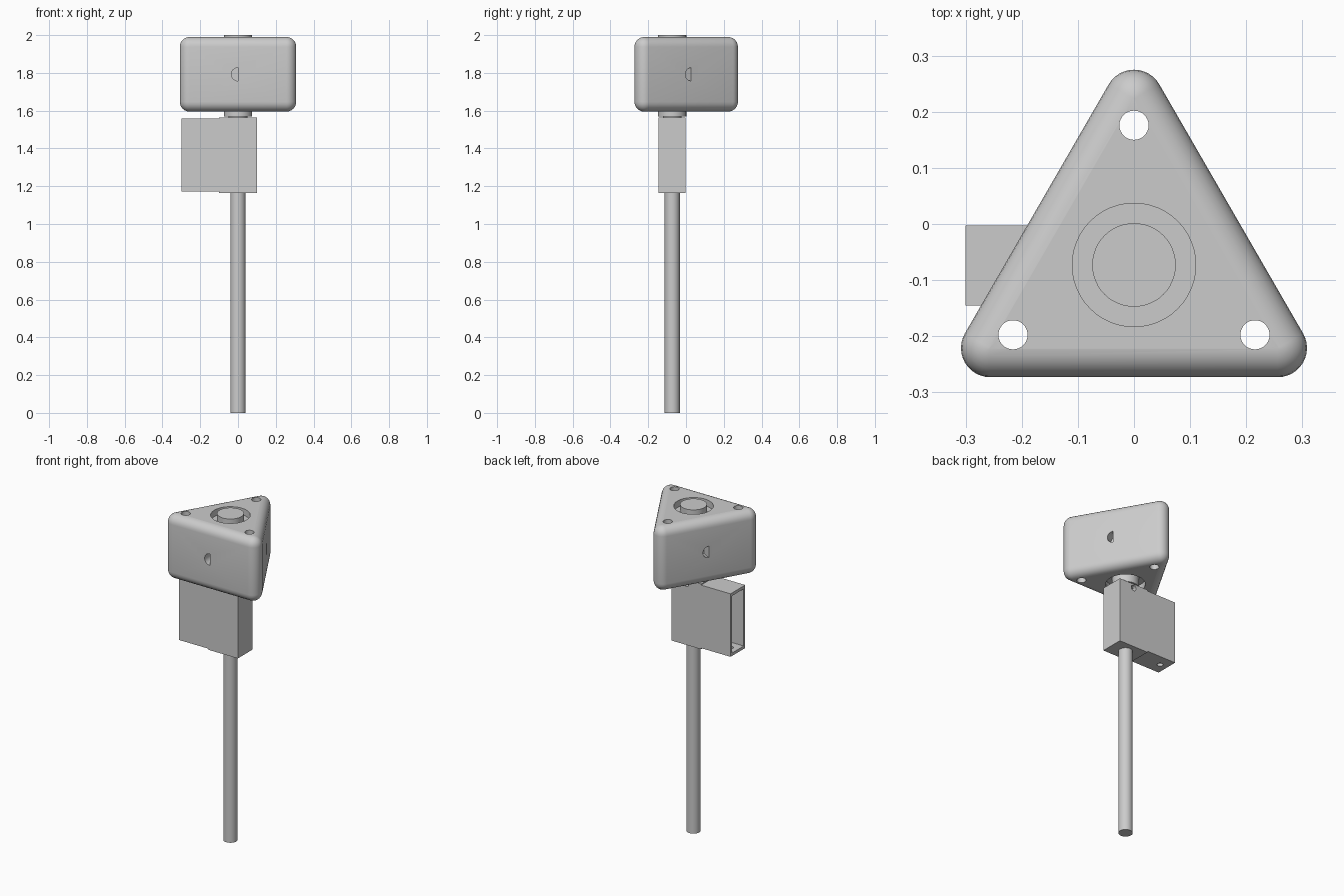
import bpy, bmesh
from math import sin, cos, pi, radians
from mathutils import Matrix, Vector

cube = bpy.data.objects.get("Cube")
if cube:
    bpy.data.objects.remove(cube)

grey = bpy.data.materials.new("plain_grey")
grey.use_nodes = True
grey.diffuse_color = (0.6, 0.6, 0.6, 1)
grey.node_tree.nodes["Principled BSDF"].inputs["Base Color"].default_value = (0.6, 0.6, 0.6, 1)

CY = -0.073            # y of the spin axis
HEAD_LOW, HEAD_TOP = 1.595, 1.99


def finish(name, bm):
    bmesh.ops.recalc_face_normals(bm, faces=bm.faces)
    mesh = bpy.data.meshes.new(name)
    bm.to_mesh(mesh)
    bm.free()
    obj = bpy.data.objects.new(name, mesh)
    mesh.materials.append(grey)
    bpy.context.collection.objects.link(obj)
    return obj


def cylinder(name, x, y, r, z0, z1, segs=32):
    bm = bmesh.new()
    bmesh.ops.create_cone(bm, cap_ends=True, segments=segs, radius1=r, radius2=r, depth=z1 - z0,
                          matrix=Matrix.Translation((x, y, (z0 + z1) / 2)))
    return finish(name, bm)


def box(name, x, y, z):
    bm = bmesh.new()
    bmesh.ops.create_cube(bm, size=1)
    for v in bm.verts:
        v.co = [(a + b) / 2 + c * (b - a) for (a, b), c in zip((x, y, z), v.co)]
    return finish(name, bm)


def cut(obj, cutter):
    mod = obj.modifiers.new("cut", "BOOLEAN")
    mod.operation, mod.solver, mod.object = "DIFFERENCE", "EXACT", cutter
    bpy.context.view_layer.update()
    bpy.context.view_layer.objects.active = obj
    bpy.ops.object.modifier_apply(modifier=mod.name)
    bpy.data.objects.remove(cutter)


def smooth(obj):
    bpy.ops.object.select_all(action="DESELECT")
    obj.select_set(True)
    bpy.context.view_layer.objects.active = obj
    bpy.ops.object.shade_smooth_by_angle(angle=radians(30))


def rounded_triangle(name, reach, r, steps=6):
    """Triangular prism with ball-rounded corners and edges."""
    bm = bmesh.new()
    levels = [(HEAD_LOW + r - r * cos(a), r * sin(a)) for a in [i * pi / 2 / steps for i in range(steps + 1)]]
    levels += [(HEAD_LOW + HEAD_TOP - z, q) for z, q in reversed(levels)]
    rings = []
    for z, q in levels:
        ring = []
        for k in range(3):
            mid = pi / 2 + k * 2 * pi / 3
            for j in range(-steps, steps + 1):
                a = mid + j * pi / 3 / steps
                q2 = max(q, 0.002)
                ring.append(bm.verts.new((reach * cos(mid) + q2 * cos(a),
                                          CY + reach * sin(mid) + q2 * sin(a), z)))
        rings.append(ring)
    n = len(rings[0])
    for low, high in zip(rings, rings[1:]):
        for i in range(n):
            bm.faces.new((low[i], low[(i + 1) % n], high[(i + 1) % n], high[i]))
    bm.faces.new(rings[0])
    bm.faces.new(rings[-1])
    return finish(name, bm)


def half_round_cutter(angle, r=0.035, depth=0.06):
    """Half disc on a side face, flat edge on the face's centre line."""
    bm = bmesh.new()
    out = Vector((cos(angle), sin(angle), 0))
    left = Vector((sin(angle), -cos(angle), 0))
    centre = Vector((0, CY, (HEAD_LOW + HEAD_TOP) / 2))
    verts = []
    for i in range(17):
        a = -pi / 2 + i * pi / 16
        verts.append(bm.verts.new(centre + out * (0.2 - depth) + left * (r * cos(a))
                                  + Vector((0, 0, r * sin(a)))))
    face = bm.faces.new(verts)
    ext = bmesh.ops.extrude_face_region(bm, geom=[face])["geom"]
    bmesh.ops.translate(bm, verts=[g for g in ext if isinstance(g, bmesh.types.BMVert)],
                        vec=out * (depth + 0.05))
    return finish("half_round_cutter", bm)


# Spinning head: corner holes, bearing seats and half-round side pockets
head = rounded_triangle("triangular_head", 0.296, 0.052)
for k in range(3):
    a = pi / 2 + k * 2 * pi / 3
    cut(head, cylinder("hole_cutter", 0.249 * cos(a), CY + 0.249 * sin(a), 0.026, 1.5, 2.1))
    cut(head, half_round_cutter(a + pi))
for z0, z1 in ((HEAD_TOP - 0.04, 2.1), (1.5, HEAD_LOW + 0.04)):
    cut(head, cylinder("seat_cutter", 0, CY, 0.11, z0, z1, 48))
smooth(head)

# Hub caps above and below, and the collar that joins the head to its mount
for name, r, z0, z1 in (("top_cap", 0.0745, 1.93, 2.0), ("bottom_cap", 0.0745, 1.57, 1.65),
                        ("collar", 0.05, 1.55, 1.6)):
    smooth(cylinder(name, 0, CY, r, z0, z1, 48))

# Mount block with a set-screw hole in its back
mount = box("mount_block", (-0.1, 0.1), (-0.145, -0.003), (1.165, 1.565))
screw = cylinder("screw_cutter", 0, 0, 0.017, -0.04, 0.04, 24)
screw.matrix_world = Matrix.Translation((0, -0.003, 1.54)) @ Matrix.Rotation(pi / 2, 4, "X")
cut(mount, screw)

# Hollow sleeve, open at its outer end, with a drain hole in the floor
sleeve = box("open_sleeve", (-0.3, -0.1), (-0.145, -0.003), (1.172, 1.558))
cut(sleeve, box("cavity_cutter", (-0.35, -0.11), (-0.13, -0.018), (1.19, 1.54)))
cut(sleeve, cylinder("drain_cutter", -0.25, CY, 0.017, 1.1, 1.25, 24))

# Handle
smooth(cylinder("handle_rod", 0, CY, 0.04, 0, 1.2))
